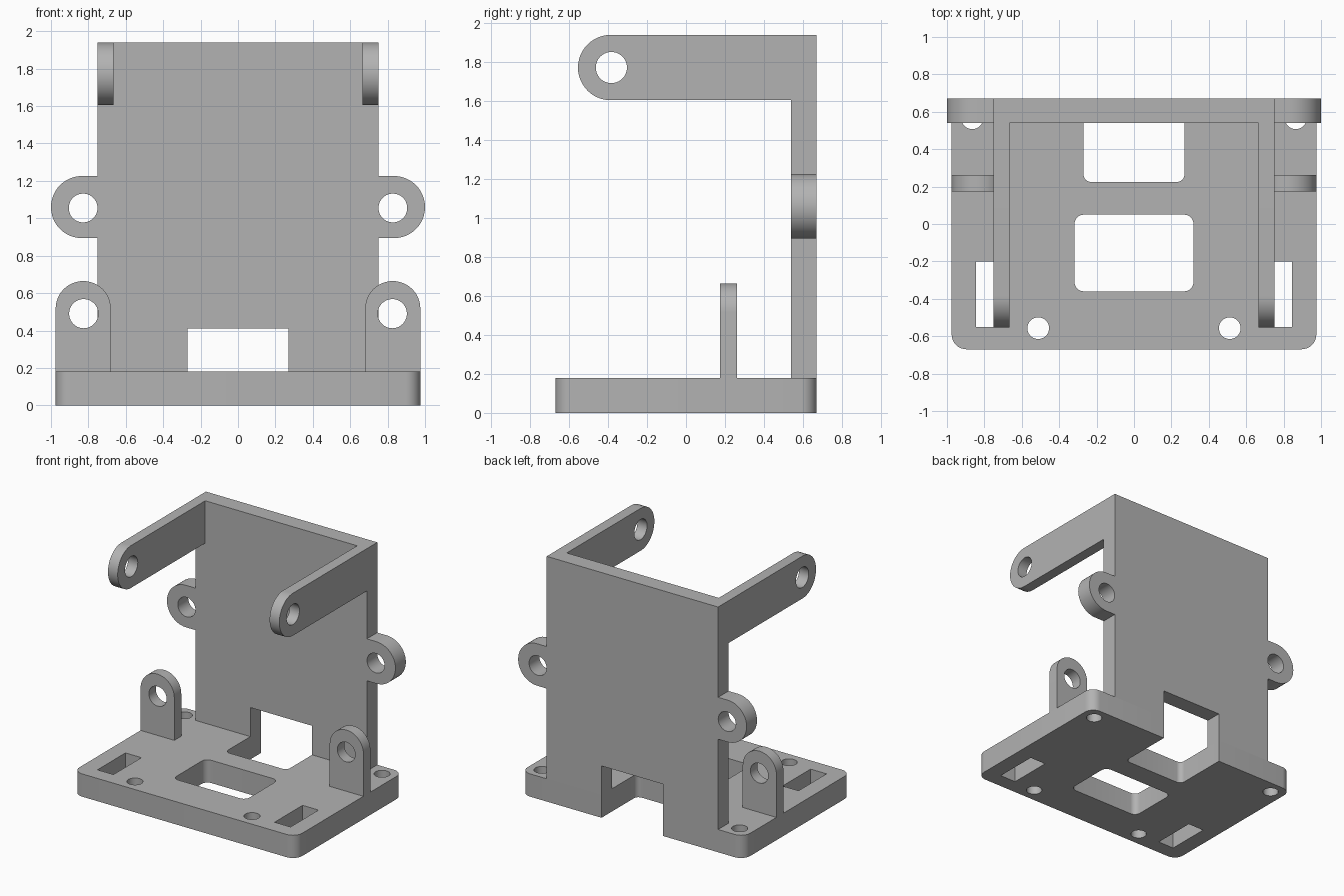
import bpy, bmesh, math
from mathutils import Matrix, Vector

if "Cube" in bpy.data.objects:
    bpy.data.objects.remove(bpy.data.objects["Cube"], do_unlink=True)

GREY = (0.45, 0.45, 0.45, 1)
grey = bpy.data.materials.new("plain grey")
grey.use_nodes = True
grey.diffuse_color = GREY
grey.node_tree.nodes["Principled BSDF"].inputs["Base Color"].default_value = GREY

# Map profile (u, v) and extrusion depth w to model axes
AXES = {
    "x": lambda u, v, w: (w, u, v),
    "y": lambda u, v, w: (u, w, v),
    "z": lambda u, v, w: (u, v, w),
}


def arc(cx, cy, r, start, sweep, n):
    return [(cx + r * math.cos(math.radians(start + sweep * i / n)),
             cy + r * math.sin(math.radians(start + sweep * i / n))) for i in range(n + 1)]


def circle(cx, cy, r, n=40):
    return arc(cx, cy, r, 0, 360, n)[:-1]


def rect(x0, x1, y0, y1, r=0):
    """Rectangle with optional rounded corners."""
    if r == 0:
        return [(x0, y0), (x1, y0), (x1, y1), (x0, y1)]
    return (arc(x0 + r, y0 + r, r, 180, 90, 8) + arc(x1 - r, y0 + r, r, 270, 90, 8)
            + arc(x1 - r, y1 - r, r, 0, 90, 8) + arc(x0 + r, y1 - r, r, 90, 90, 8))


def prism(name, outline, axis, w0, w1):
    """Extrude a closed profile along an axis."""
    bm = bmesh.new()
    bottom = bm.faces.new([bm.verts.new(AXES[axis](u, v, w0)) for u, v in outline])
    top = bmesh.ops.extrude_face_region(bm, geom=[bottom])["geom"]
    shift = Vector(AXES[axis](0, 0, w1 - w0))
    bmesh.ops.translate(bm, vec=shift, verts=[g for g in top if isinstance(g, bmesh.types.BMVert)])
    bmesh.ops.recalc_face_normals(bm, faces=bm.faces)
    mesh = bpy.data.meshes.new(name)
    bm.to_mesh(mesh)
    bm.free()
    mesh.materials.append(grey)
    obj = bpy.data.objects.new(name, mesh)
    bpy.context.collection.objects.link(obj)
    return obj


def select(obj):
    bpy.ops.object.select_all(action="DESELECT")
    obj.select_set(True)
    bpy.context.view_layer.objects.active = obj


def cut(obj, outline, axis, w0=-2, w1=2):
    """Cut a profile through a part, then discard the cutter."""
    cutter = prism("cutter", outline, axis, w0, w1)
    cutter.hide_render = True
    mod = obj.modifiers.new("cut", "BOOLEAN")
    mod.operation, mod.solver, mod.object = "DIFFERENCE", "EXACT", cutter
    select(obj)
    bpy.ops.object.modifier_apply(modifier=mod.name)
    bpy.data.objects.remove(cutter, do_unlink=True)


def finish(obj):
    select(obj)
    bpy.ops.object.shade_smooth_by_angle(angle=math.radians(30))


BASE_TOP, WALL_FRONT, BACK, TOP = 0.18, 0.54, 0.67, 1.94
WALL_X, PORT_X = 0.75, 0.27

# Base plate with window, cable notch, slots and screw holes
base = prism("base_plate", rect(-0.975, 0.975, -BACK, BACK, 0.08), "z", 0, BASE_TOP)
cut(base, rect(-0.318, 0.318, -0.36, 0.05, 0.05), "z")
cut(base, rect(-PORT_X, PORT_X, 0.225, 1, 0.04), "z")
for s in (-1, 1):
    cut(base, rect(*sorted((s * 0.705, s * 0.845)), -0.55, -0.2), "z")
    cut(base, circle(s * 0.512, -0.557, 0.058), "z")
    cut(base, circle(s * 0.865, 0.565, 0.058), "z")
finish(base)

# Upright back wall with a cable opening at its foot
wall = prism("back_wall", [
    (-WALL_X, BASE_TOP), (-PORT_X, BASE_TOP), (-PORT_X, 0.41), (PORT_X, 0.41),
    (PORT_X, BASE_TOP), (WALL_X, BASE_TOP), (WALL_X, TOP), (-WALL_X, TOP)],
    "y", WALL_FRONT, BACK)
finish(wall)

for side, s in (("right", -1), ("left", 1)):
    # Upper arm with rounded, drilled end
    arm_outline = [(WALL_FRONT, 1.605), (WALL_FRONT, TOP)] + arc(-0.387, 1.7725, 0.1675, 90, 180, 24)
    arm = prism(side + "_arm", arm_outline, "x", s * 0.665, s * WALL_X)
    cut(arm, circle(-0.383, 1.7725, 0.08), "x")
    finish(arm)

    # Side lug on the wall
    lug_outline = [(s * u, v) for u, v in
                   [(WALL_X, 1.226), (WALL_X, 0.894)] + arc(0.834, 1.06, 0.166, -90, 180, 24)]
    lug = prism(side + "_wall_lug", lug_outline, "y", WALL_FRONT, BACK)
    cut(lug, circle(s * 0.828, 1.055, 0.077), "y")
    finish(lug)

    # Standing tab on the base
    tab_outline = [(s * u, v) for u, v in
                   [(0.68, BASE_TOP), (0.975, BASE_TOP)] + arc(0.8275, 0.517, 0.1475, 0, 180, 24)]
    tab = prism(side + "_base_tab", tab_outline, "y", 0.175, 0.262)
    cut(tab, circle(s * 0.825, 0.49, 0.078), "y")
    finish(tab)
